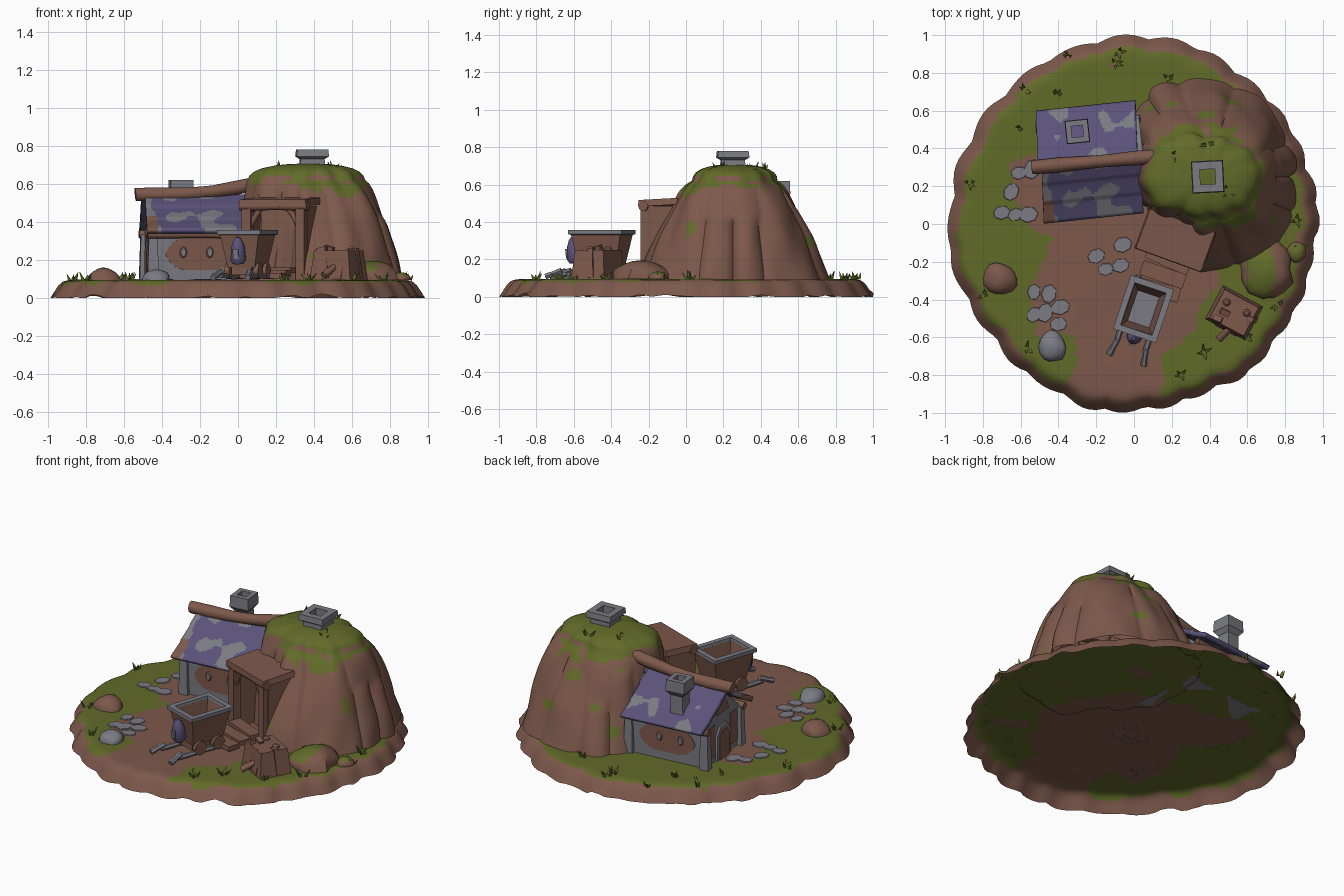
import bpy, bmesh, math, random
from mathutils import Vector, Matrix, noise

if "Cube" in bpy.data.objects:
    bpy.data.objects.remove(bpy.data.objects["Cube"])

random.seed(4)
MATS = []
for name, col in (("earth brown", (0.205, 0.099, 0.070)), ("grass green", (0.120, 0.146, 0.022)),
                  ("slate purple", (0.104, 0.086, 0.195)), ("stone grey", (0.196, 0.196, 0.225))):
    m = bpy.data.materials.new(name)
    m.diffuse_color = (*col, 1)
    m.use_nodes = True
    m.node_tree.nodes["Principled BSDF"].inputs["Base Color"].default_value = m.diffuse_color
    MATS.append(m)
BROWN, GREEN, PURPLE, GREY = range(4)
BASE = .095  # ground level


def n3(x, y, z=0.0, s=1.0):
    return noise.noise(Vector((x * s, y * s, z * s + 3.7)))


def finish(name, bm, mat, mw=None, angle=40):
    """Turn a bmesh into an object; mat is an index or a rule on (centre, normal)."""
    if mw is not None:
        bm.transform(mw)
    bm.normal_update()
    for f in bm.faces:
        f.material_index = mat(f.calc_center_median(), f.normal) if callable(mat) else mat
    me = bpy.data.meshes.new(name)
    bm.to_mesh(me)
    bm.free()
    for m in MATS:
        me.materials.append(m)
    ob = bpy.data.objects.new(name, me)
    bpy.context.collection.objects.link(ob)
    bpy.context.view_layer.objects.active = ob
    ob.select_set(True)
    bpy.ops.object.shade_smooth_by_angle(angle=math.radians(angle))
    ob.select_set(False)
    return ob


def loft(name, rings, mat, mw=None, caps=(True, True), angle=40):
    bm = bmesh.new()
    vs = [[bm.verts.new(p) for p in r] for r in rings]
    n = len(rings[0])
    for a, b in zip(vs, vs[1:]):
        for i in range(n):
            bm.faces.new((a[i], a[(i + 1) % n], b[(i + 1) % n], b[i]))
    if caps[0]:
        bm.faces.new(vs[0][::-1])
    if caps[1]:
        bm.faces.new(vs[-1])
    return finish(name, bm, mat, mw, angle)


def place(x, y, z=0, deg=0, rx=0, ry=0):
    r = math.radians
    return (Matrix.Translation((x, y, z)) @ Matrix.Rotation(r(deg), 4, 'Z')
            @ Matrix.Rotation(r(rx), 4, 'X') @ Matrix.Rotation(r(ry), 4, 'Y'))


def square(hx, hy, z):
    return [(-hx, -hy, z), (hx, -hy, z), (hx, hy, z), (-hx, hy, z)]


def circle(r, z, n=12, ry=None):
    return [(r * math.cos(i * math.tau / n), (ry or r) * math.sin(i * math.tau / n), z) for i in range(n)]


def box(name, size, mw, mat=BROWN, top=1.0):
    """Box standing on its local origin, with optional taper."""
    x, y, z = size[0] / 2, size[1] / 2, size[2]
    return loft(name, [square(x, y, 0), square(x * top, y * top, z)], mat, mw, angle=25)


def log(name, a, b, r, mat=BROWN, n=10, bend=0.0):
    """Round pole between two points, sagging by bend."""
    a, b = Vector(a), Vector(b)
    d = b - a
    q = d.to_track_quat('Z', 'Y')
    rings = [[a + d * t - Vector((0, 0, bend * math.sin(math.pi * t))) + q @ Vector(p)
              for p in circle(r * (1 + 0.1 * math.sin(9 * t)), 0, n)] for t in (0, .2, .4, .6, .8, 1)]
    return loft(name, rings, mat)


def boulder(name, x, y, r, h, mat):
    rings = []
    for k in range(7):
        t = k / 6 * 1.5
        rr, z = r * math.cos(t), BASE + h * math.sin(t)
        rings.append([(x + px * (1 + .4 * n3(px + x, py + y, z, 9)), y + py * (1 + .4 * n3(px, py + x, z, 9)), z)
                      for px, py, _ in circle(rr, 0, 14)])
    loft(name, rings, mat, caps=(False, True))


def chimney(name, mw, r0, r1, hole, h):
    loft(name, [square(r0, r0, 0), square(r0 * .95, r0 * .95, h * .55), square(r1, r1, h * .68),
                square(r1 * .95, r1 * .95, h), square(hole, hole, h), square(hole, hole, 0)],
         GREY, mw, (False, False), 25)


def inside(p, poly):
    hit = False
    for (x1, y1), (x2, y2) in zip(poly, poly[1:] + poly[:1]):
        if (y1 > p[1]) != (y2 > p[1]) and p[0] < (x2 - x1) * (p[1] - y1) / (y2 - y1) + x1:
            hit = not hit
    return hit


# ground: open shell with scalloped skirt, dirt path painted by rule
PATH = [(-.66, .35), (-.5, .35), (.2, .2), (.45, -.2), (.42, -.38), (.3, -.55), (.15, -.72), (.1, -1.1),
        (-.25, -1.1), (-.33, -.8), (-.28, -.6), (-.5, -.55), (-.55, -.3), (-.42, -.1), (-.6, 0)]


def rim(a):
    c, s = math.cos(a), math.sin(a)
    return (0.955 + .024 * abs(math.sin(13 * a + 2.5 * s + 1.5 * c)) + .03 * n3(c, s, 0, 3)
            + .02 * abs(s) ** 6 + .014 * abs(c) ** 6)


def ground_mat(c, n):
    r = math.hypot(c.x, c.y) / rim(math.atan2(c.y, c.x))
    if r > .935 + .04 * n3(c.x, c.y, 0, 6):
        return BROWN
    p = (c.x + .05 * n3(c.x, c.y, 1, 9), c.y + .05 * n3(c.x, c.y, 5, 9))
    return BROWN if inside(p, PATH) or n3(c.x, c.y, 8, 6) > .55 else GREEN


prof = [(.88 * (i + 1) / 44, BASE) for i in range(44)]
prof += [(.9, .094), (.925, .09), (.94, .082), (.958, .066), (.975, .04), (1, 0)]
NA = 160
rings = []
for f, z in reversed(prof):
    ring = []
    for i in range(NA):
        a = i * math.tau / NA
        r = rim(a) * f
        x, y = r * math.cos(a), r * math.sin(a)
        zz = z + .002 * n3(x, y, 0, 4) if z else max(0, .035 * n3(x, y, 2, 11))
        ring.append((x, y, zz))
    rings.append(ring)
loft("ground", rings, ground_mat, caps=(False, True), angle=40)

# mound: lofted hill with broad buttress columns and a grassy cap
FOOT = [.46, .46, .50, .50, .53, .45, .38, .36, .33, .48, .51, .50]
TOP = [.29, .27, .23, .21, .26, .30, .33, .30, .22, .21, .23, .26]


def cyc(tab, a):
    u = (a / math.tau * 12) % 12
    i, t = int(u), u - int(u)
    t = t * t * (3 - 2 * t)
    return tab[i % 12] * (1 - t) + tab[(i + 1) % 12] * t


LEDGE = [.6, .9, .75, .5, .85, .62, .9, .9, .95, .9, .65]
NM = 165


def mound_pt(a, s, k=1.0, z=None):
    top, foot = cyc(TOP, a), cyc(FOOT, a)
    u = (a / math.tau * 11 + .35 * math.sin(3 * a)) % 11
    lobe = abs(math.sin(math.pi * u)) ** .5
    h = LEDGE[int(u) % 11]
    step = min(1, max(0, (h - s) / .1 + .5))
    r = top + (foot - top) * (1 - s) ** .65 + (.042 * step * (1 - .3 * s)) * lobe - .02 * step
    zz = .09 + .53 * s if z is None else z
    r = r * k + .022 * n3(math.cos(a) * 3, math.sin(a) * 3, zz * 4)
    return (.38 + r * math.cos(a), .25 + r * math.sin(a), zz)


def mound_mat(c, n):
    w = n3(c.x, c.y, c.z, 8)
    if c.z > .625 + .09 * w or (n.z > .55 and w > 0 and c.z > .2):
        return GREEN
    return GREEN if n3(c.x, c.y, c.z, 6) > .53 else BROWN


angs = [i * math.tau / NM for i in range(NM)]
rings = [[mound_pt(a, k / 30) for a in angs] for k in range(31)]
for k, z in ((.97, .645), (.9, .665), (.78, .682), (.6, .695), (.4, .703), (.15, .707)):
    rings.append([mound_pt(a, 1, k, z) for a in angs])
loft("mound", rings, mound_mat, caps=(False, True), angle=50)
chimney("mound_chimney", place(.39, .25, .67, 3), .066, .085, .04, .11)

# house: pentagon prism walls, paint patches, windows and door
H = place(-.22, .33, 0, 6)
pent = [(-.2, BASE), (.2, BASE), (.205, .34), (0, .51), (-.205, .34)]
loft("house_walls", [[(x, y, z) for y, z in pent] for x in (-.25, .27)], GREY, H, angle=20)
for s, side in ((-1, "front"), (1, "back")):
    face = H @ place(0, s * .2, .232, 0, 90 if s < 0 else -90)
    patch = [(x * (1 - .12 * abs(y) / .08), max(-.085, min(.085, y * 1.35)), 0) for x, y, _ in circle(.185, 0, 18, .08)]
    loft(side + "_plaster", [[(x, y, z) for x, y, _ in patch] for z in (-.002, .007)], BROWN, face)
    for x in (-.09, .05):
        w = H @ place(x, s * .2, .24, 0, 90 if s < 0 else -90)
        loft(side + "_window_frame", [circle(.028, 0, 8, .038), circle(.012, .014, 8, .024)], BROWN, w)
        loft(side + "_window", [circle(.014, 0, 6, .024), circle(.014, .016, 6, .024)], GREY, w)
    for x in (-.25, .25):
        box(side + "_corner_stone", (.06, .05, .24), H @ place(x, s * .2, BASE), GREY, .75)
    log(side + "_eave_beam", H @ Vector((-.28, s * .215, .335)), H @ Vector((.25, s * .215, .335)), .022)
arch = [(-.06, 0), (.06, 0), (.06, .14), (.03, .19), (-.03, .19), (-.06, .14)]
for nm, k, d, m in (("door_frame", 1.35, .012, GREY), ("door", .95, .018, BROWN)):
    loft(nm, [[(x, y * k, BASE + z * (.6 + .35 * k)) for y, z in arch] for x in (-.25 - d, -.24)], m, H)
for y in (-.13, .13):
    box("gable_plaster", (.012, .09, .2), H @ place(-.248, y, .13), BROWN, .8)
box("gable_plaster_top", (.012, .14, .08), H @ place(-.25, 0, .38), BROWN, .5)


# roof slabs, patched slate
def roof_mat(c, n):
    if c.y < .12 and c.x < -.42:
        return BROWN
    return GREY if n3(c.x, c.y, c.z, 9) > (.24 if c.y < .33 else .34) else PURPLE


for s, side in ((-1, "front"), (1, "back")):
    bm = bmesh.new()
    bmesh.ops.create_grid(bm, x_segments=56, y_segments=30, size=.5)
    for v in bm.verts:
        t = v.co.y + .5
        course = .008 * (t * 3 % 1)
        v.co = Vector((v.co.x * .53 - .015 + .02 * (t - .5) * s, s * .3 * t, .545 - .19 * t - .03 * t * (1 - t) + course))
    if s < 0:
        bmesh.ops.reverse_faces(bm, faces=bm.faces)
    bm.normal_update()
    if sum(f.normal.z for f in bm.faces) < 0:
        bmesh.ops.reverse_faces(bm, faces=bm.faces)
    roof = finish("roof_" + side, bm, roof_mat, H)
    sol = roof.modifiers.new("thickness", 'SOLIDIFY')
    sol.thickness, sol.offset = .03, -1
log("ridge_log", (-.54, .3, .545), (.14, .36, .61), .036, bend=.025)
chimney("house_chimney", place(-.3, .49, .4, 6), .043, .062, .03, .22)

# mine porch: slab roof, beams, posts, side walls, step planks
P = place(.22, -.085, 0, -20)
box("porch_roof", (.38, .23, .035), P @ place(0, 0, .488, 0, 3), BROWN, .96)
log("porch_beam", P @ Vector((-.19, -.085, .485)), P @ Vector((.19, -.085, .485)), .026)
for x in (-.15, .15):
    box("porch_post", (.05, .05, .39), P @ place(x, -.08, BASE))
    box("porch_side_wall", (.04, .16, .39), P @ place(x * 1.05, .01, BASE))
    log("porch_brace", P @ Vector((x, -.08, .36)), P @ Vector((x * .5, -.08, .48)), .016)
box("tunnel_back", (.26, .03, .38), P @ place(0, .08, BASE))
for i in range(3):
    box("step_plank", (.24, .08, .03), P @ place(0, -.11 - .085 * i, .13 - .014 * i, 4 * i - 3))

# mine cart: hollow flared tub, stone rim, wheels, rails, lantern
C = place(.05, -.45, 0, -18.5)
loft("cart_tub", [square(.075, .105, .16), square(.108, .14, .34), square(.085, .115, .34), square(.06, .085, .2)],
     lambda c, n: GREY if n.z > .9 and c.z < .25 else BROWN, C, angle=20)
loft("cart_rim", [square(.104, .136, .33), square(.12, .15, .335), square(.12, .15, .358),
                  square(.088, .118, .358), square(.084, .114, .33)], GREY, C, (False, False), 20)
for x in (-.08, .08):
    for y in (-.065, .065):
        loft("wheel", [circle(.042, -.014), circle(.042, .014)], BROWN, C @ place(x, y, .142, 0, 0, 90))
    log("rail", C @ Vector((x, .16, .112)), C @ Vector((x, -.22, .118)), .014, GREY, 6)
    log("rail_end", C @ Vector((x, -.2, .14)), C @ Vector((x * 1.2, -.285, .108)), .016, GREY, 6)
box("cart_axle_block", (.11, .2, .05), C @ place(0, 0, .12))
L = C @ place(0, -.15, .18, 0, 6)
loft("lantern", [circle(.03, 0), circle(.042, .02), circle(.036, .09), circle(.022, .125), circle(.01, .14)], PURPLE, L)
box("lantern_glass", (.03, .012, .05), L @ place(0, -.038, .03), GREY)

# tool crate with leaning planks
K = place(.53, -.47, 0, -28)
box("crate", (.24, .2, .155), K @ place(0, 0, BASE), BROWN, .85)
for x, y, rx, ry, h in ((-.09, .0, 8, 16, .18), (-.03, -.09, -8, -12, .17), (.04, -.09, -10, 8, .15), (.1, .02, 4, -6, .16)):
    box("crate_plank", (.05, .03, h), K @ place(x, y, .1, 0, rx, ry))
for x in (-.06, .06):
    loft("crate_knob", [circle(.02, .2), circle(.02, .26), circle(.01, .27)], BROWN, K @ place(x, .03))
log("fallen_pole", (.45, -.61, .12), (.56, -.5, .2), .018)

# boulders and flagstones
boulder("grey_boulder", -.43, -.65, .08, .055, GREY)
boulder("left_boulder", -.71, -.29, .085, .065, BROWN)
boulder("right_boulder", .71, -.24, .14, .1, lambda c, n: GREEN if n.z > .75 and c.x < .74 else BROWN)
boulder("edge_boulder", .86, -.15, .045, .04, lambda c, n: GREEN if n.z > .7 else BROWN)
for x, y in ((-.61, .27), (-.7, .06), (-.63, .05), (-.54, .29), (-.06, -.11), (-.2, -.17), (-.15, -.24), (-.53, -.36),
             (-.47, -.47), (-.39, -.44), (-.53, -.48), (-.45, -.37), (-.56, .05), (-.65, .17), (-.07, -.22), (-.4, -.53)):
    r = random.uniform(.04, .056)
    loft("flagstone", [circle(r, .094, 7, r * .8), circle(r * .95, .1, 7, r * .75)], GREY,
         place(x, y, 0, random.uniform(0, 90)), (False, True))


# grass tufts
def tuft(x, y, z):
    for k in range(4):
        a = random.uniform(0, math.tau)
        loft("grass_blade", [circle(.011, 0, 3), circle(.001, random.uniform(.03, .05), 3)], GREEN,
             place(x + .015 * math.cos(a), y + .015 * math.sin(a), z, math.degrees(a), 0, random.uniform(15, 45)), (False, True))


for x, y in ((-.58, .71), (-.41, .68), (-.35, .88), (-.1, .85), (-.08, .91), (.18, .77), (-.62, .5), (-.87, .22), (-.8, -.38),
             (-.57, -.66), (.37, -.68), (.76, -.43), (.86, .02), (.89, -.12), (.25, -.8), (.6, -.6)):
    tuft(x, y, .095)
for x, y in ((.2, .36), (.39, .42), (.5, .17)):
    tuft(x, y, .68)
